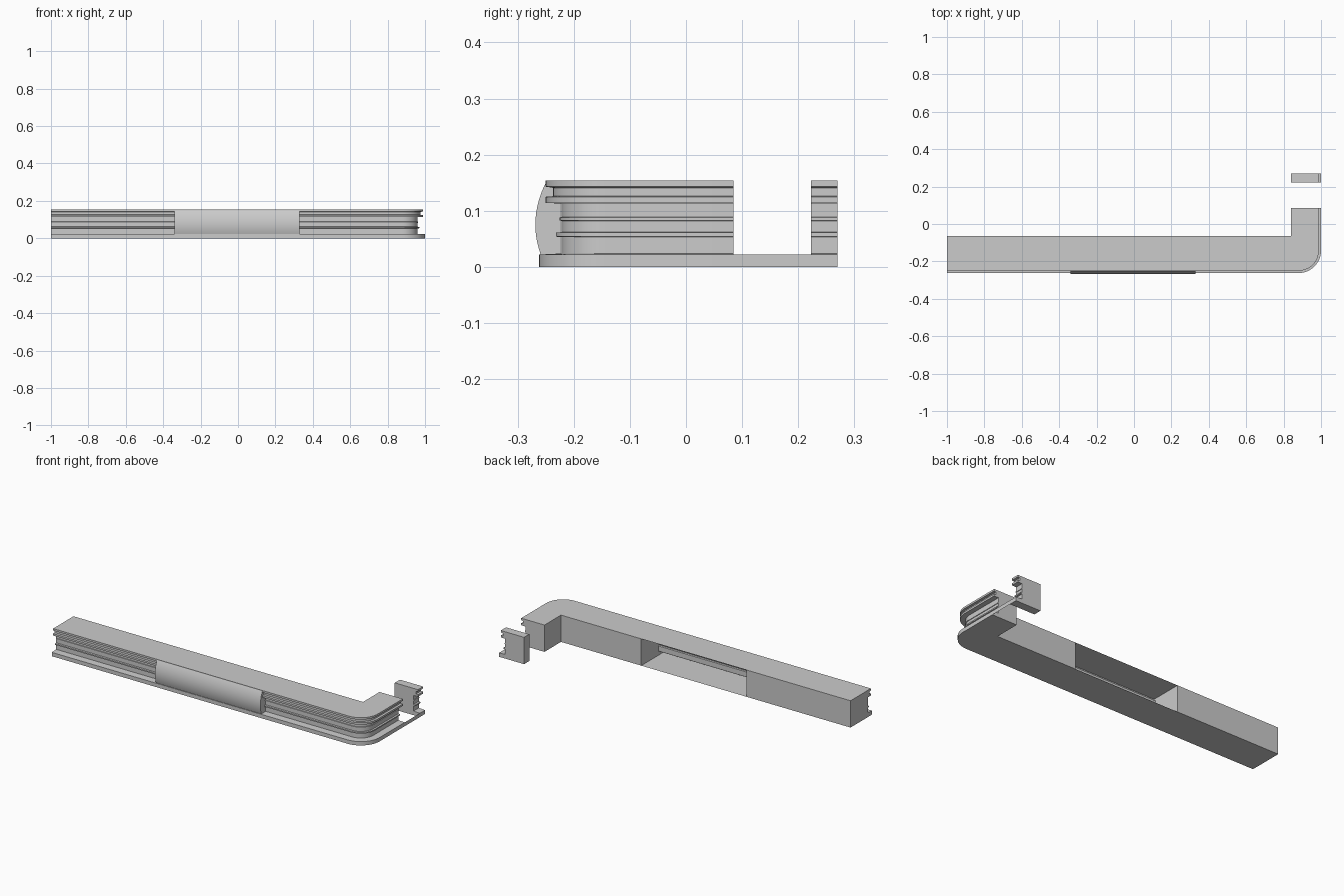
import bpy, bmesh, math

if "Cube" in bpy.data.objects:
    bpy.data.objects.remove(bpy.data.objects["Cube"])

FRONT, BACK, INNER, R = -0.262, -0.065, 0.84, 0.12
# Moulding profile: (depth behind the lip, height), bottom to top
PROFILE = [(0, 0), (0, 0.022), (0.040, 0.024), (0.040, 0.053), (0.030, 0.054),
           (0.030, 0.061), (0.040, 0.062), (0.040, 0.082), (0.037, 0.083),
           (0.037, 0.088), (0.040, 0.089), (0.040, 0.113), (0.012, 0.114),
           (0.012, 0.125), (0.025, 0.126), (0.025, 0.141), (0.012, 0.143),
           (0.012, 0.154)]


def front(x):
    """Station on the long straight: point + outward normal."""
    return (x, FRONT, 0, -1)


def side(y):
    """Station on the short return."""
    return (1, y, 1, 0)


def corner(n=12):
    out = []
    for i in range(n + 1):
        a = -math.pi / 2 + math.pi / 2 * i / n
        c, s = math.cos(a), math.sin(a)
        out.append((1 - R + R * c, FRONT + R + R * s, c, s))
    return out


def finish(bm, name):
    bmesh.ops.remove_doubles(bm, verts=bm.verts, dist=1e-5)
    bmesh.ops.recalc_face_normals(bm, faces=bm.faces)
    me = bpy.data.meshes.new(name)
    bm.to_mesh(me)
    bm.free()
    ob = bpy.data.objects.new(name, me)
    bpy.context.collection.objects.link(ob)
    bpy.ops.object.select_all(action='DESELECT')
    ob.select_set(True)
    bpy.context.view_layer.objects.active = ob
    bpy.ops.object.shade_smooth_by_angle(angle=math.radians(30))
    return ob


def moulding(name, stations, inner, back=True):
    """Sweep the profile along stations; inner = rear outline, end to start."""
    bm = bmesh.new()
    grid = [[bm.verts.new((x - nx * d, y - ny * d, z)) for d, z in PROFILE]
            for x, y, nx, ny in stations]
    for a, b in zip(grid, grid[1:]):
        for j in range(len(PROFILE) - 1):
            bm.faces.new((a[j], b[j], b[j + 1], a[j + 1]))
    low = [bm.verts.new((x, y, 0)) for x, y in inner]
    high = [bm.verts.new((x, y, PROFILE[-1][1])) for x, y in inner]
    bm.faces.new([g[0] for g in grid] + low)
    bm.faces.new([g[-1] for g in grid] + high)
    bm.faces.new(grid[-1] + [high[0], low[0]])
    bm.faces.new(grid[0] + [high[-1], low[-1]])
    if back:
        for i in range(len(inner) - 1):
            bm.faces.new((low[i], low[i + 1], high[i + 1], high[i]))
    return finish(bm, name)


# Left run, open-backed centre, right run with rounded corner, end block
moulding("left_run", [front(-1), front(-0.34)], [(-0.34, BACK), (-1, BACK)])
moulding("centre_shell", [front(-0.34), front(0.33)],
         [(0.33, BACK), (-0.34, BACK)], back=False)
moulding("corner_run", [front(0.33)] + corner() + [side(0.085)],
         [(INNER, 0.085), (INNER, BACK), (0.33, BACK)])
moulding("end_block", [side(0.223), side(0.27)], [(INNER, 0.27), (INNER, 0.223)])

# Thin lip bridging the gap
bm = bmesh.new()
bm.faces.new([bm.verts.new((1, y, z)) for y, z in
              [(0.085, 0), (0.223, 0), (0.223, 0.022), (0.085, 0.022)]])
finish(bm, "lip_strip")

# Bowed front panel with filled ends
N = 14
arc = []
for i in range(N + 1):
    t = i / N
    bulge = 0.0145 * 4 * t * (1 - t)
    arc.append((-0.259 + 0.011 * t - bulge, 0.022 + 0.132 * t))
outline = arc + [(-0.2235, 0.154), (-0.2235, 0.022)]
bm = bmesh.new()
ends = [[bm.verts.new((x, y, z)) for y, z in outline] for x in (-0.34, 0.33)]
for i in range(len(outline)):
    j = (i + 1) % len(outline)
    # Rear is left open so the moulding shows from behind
    if i != N + 1:
        bm.faces.new((ends[0][i], ends[1][i], ends[1][j], ends[0][j]))
for e in ends:
    bm.faces.new(e)
finish(bm, "bowed_panel")
